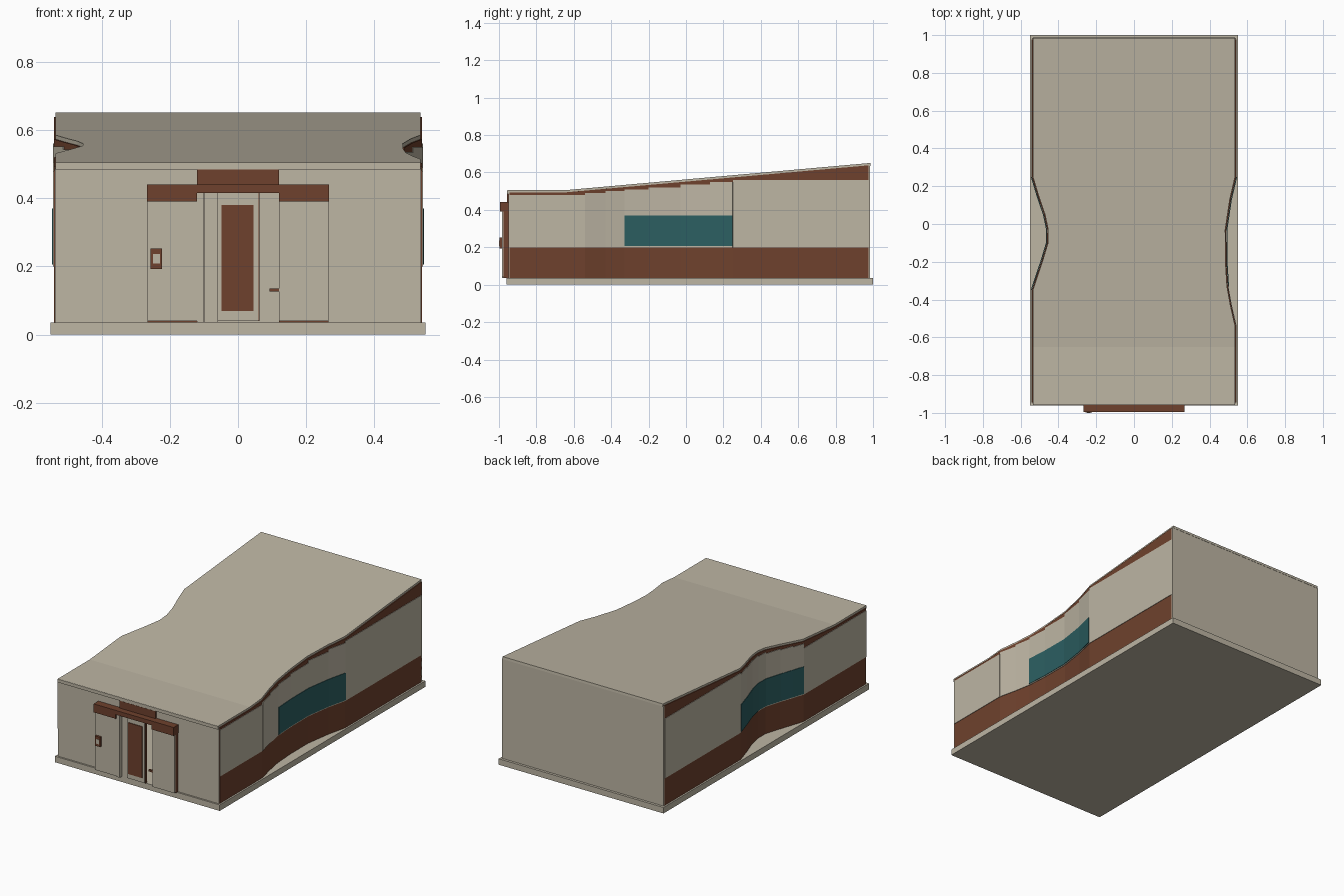
import bpy
import bmesh

cube = bpy.data.objects.get("Cube")
if cube:
    bpy.data.objects.remove(cube, do_unlink=True)


def material(name, rgb):
    m = bpy.data.materials.new(name)
    m.use_nodes = True
    color = (*rgb, 1)
    m.diffuse_color = color
    m.node_tree.nodes["Principled BSDF"].inputs["Base Color"].default_value = color
    return m


BEIGE = material("warm_beige", (0.51, 0.465, 0.37))
BROWN = material("red_brown", (0.158, 0.053, 0.026))
TEAL = material("dark_teal", (0.025, 0.113, 0.12))


def make_object(name, bm, mats):
    mesh = bpy.data.meshes.new(name)
    bm.to_mesh(mesh)
    bm.free()
    for m in mats:
        mesh.materials.append(m)
    obj = bpy.data.objects.new(name, mesh)
    bpy.context.collection.objects.link(obj)
    return obj


def box(name, mat, x, y, z):
    bm = bmesh.new()
    bmesh.ops.create_cube(bm, size=1)
    for v in bm.verts:
        for i, (lo, hi) in enumerate((x, y, z)):
            v.co[i] = lo if v.co[i] < 0 else hi
    return make_object(name, bm, [mat])


def solidify(obj, thickness, offset, inner_slot=0):
    mod = obj.modifiers.new("thickness", 'SOLIDIFY')
    mod.thickness = thickness
    mod.offset = offset
    mod.material_offset = inner_slot


def ribbon(name, side, pts, low, high, mats):
    """Upright strip along plan points; heights come from low and high(y, segment start)."""
    bm = bmesh.new()
    for (ya, xa), (yb, xb) in zip(pts, pts[1:]):
        quad = [(xa, ya, low), (xb, yb, low), (xb, yb, high(yb, ya)), (xa, ya, high(ya, ya))]
        if side < 0:
            quad.reverse()
        bm.faces.new([bm.verts.new(p) for p in quad])
    return make_object(name, bm, mats), pts


def weld(obj):
    bm = bmesh.new()
    bm.from_mesh(obj.data)
    bmesh.ops.remove_doubles(bm, verts=bm.verts, dist=0.0001)
    bm.to_mesh(obj.data)
    bm.free()


def roof_z(y):
    return 0.505 + 0.0892 * max(0, y + 0.65)


# Plan lines of the pinched side walls, as (y, x)
FRONT, BACK = -0.945, 0.977
left_plan = [(FRONT, 0.54), (-0.65, 0.54), (-0.54, 0.54), (-0.43, 0.515), (-0.33, 0.497),
             (-0.2, 0.489), (-0.03, 0.488), (0.13, 0.512), (0.25, 0.54), (BACK, 0.54)]
right_plan = [(FRONT, -0.54), (-0.65, -0.54), (-0.35, -0.54), (-0.28, -0.517), (-0.2, -0.49),
              (-0.1, -0.46), (-0.03, -0.459), (0.05, -0.476), (0.15, -0.51),
              (0.25, -0.54), (BACK, -0.54)]

# Foundation slab
box("foundation", BEIGE, (-0.55, 0.55), (-0.96, 1.0), (0, 0.036))

# Side walls: brown core, stepped beige cladding and a curved window band
for label, side, plan, start in (("left", 1, left_plan, -0.33), ("right", -1, right_plan, -0.35)):
    wall, _ = ribbon(label + "_wall", side, plan, 0.036,
                     lambda y, a: roof_z(y) - 0.012, [BROWN, BEIGE])
    weld(wall)
    solidify(wall, 0.02, -1, 1)
    clad, _ = ribbon(label + "_cladding", side, plan, 0.2,
                     lambda y, a: roof_z(a) - 0.025, [BEIGE])
    solidify(clad, 0.003, 1)
    bay = [p for p in plan if start <= p[0] <= 0.25]
    window, _ = ribbon(label + "_window", side, bay, 0.206, lambda y, a: 0.37, [TEAL])
    weld(window)
    solidify(window, 0.006, 1)


# Roof follows both plan lines
def plan_x(plan, y):
    y = min(max(y, FRONT), BACK)
    for (ya, xa), (yb, xb) in zip(plan, plan[1:]):
        if y <= yb:
            return xa + (xb - xa) * (y - ya) / (yb - ya)


stations = sorted({p[0] for p in left_plan + right_plan} | {-0.955, 0.985})
bm = bmesh.new()
rows = [[bm.verts.new((plan_x(right_plan, y) + 0.005, y, roof_z(y))),
         bm.verts.new((plan_x(left_plan, y) - 0.005, y, roof_z(y)))] for y in stations]
for a, b in zip(rows, rows[1:]):
    bm.faces.new((a[0], a[1], b[1], b[0]))
solidify(make_object("roof", bm, [BEIGE]), 0.015, -1)
box("roof_front_lip", BEIGE, (-0.535, 0.535), (-0.957, -0.945), (0.485, 0.504))

# End walls, with a doorway in the front
box("back_wall", BEIGE, (-0.54, 0.54), (0.965, 0.985), (0.036, 0.637))
for label, s in (("left", 1), ("right", -1)):
    box("front_wall_" + label, BEIGE, sorted((0.12 * s, 0.537 * s)),
        (-0.95, -0.93), (0.036, 0.49))
box("front_wall_over_door", BEIGE, (-0.12, 0.12), (-0.95, -0.93), (0.415, 0.49))

# Entrance surround
for label, s in (("left", 1), ("right", -1)):
    span = sorted((0.12 * s, 0.265 * s))
    box("entrance_backing_" + label, BROWN, span, (-0.975, -0.95), (0.036, 0.415))
    box("entrance_panel_" + label, BEIGE, span, (-0.985, -0.975), (0.04, 0.39))
    box("canopy_end_" + label, BROWN, sorted((0.12 * s, 0.267 * s)),
        (-0.995, -0.95), (0.39, 0.42))
box("canopy", BROWN, (-0.267, 0.267), (-0.995, -0.95), (0.415, 0.441))
box("canopy_header", BROWN, (-0.12, 0.12), (-0.958, -0.95), (0.441, 0.485))

# Door, standing ajar on its left side
box("door_jamb", BEIGE, (-0.12, -0.1), (-0.985, -0.95), (0.036, 0.415))
box("door_side_panel", BEIGE, (-0.098, -0.06), (-0.965, -0.95), (0.036, 0.415))
box("door_leaf", BEIGE, (-0.06, 0.06), (-0.975, -0.96), (0.042, 0.415))
box("door_leaf_edge", BROWN, (0.059, 0.063), (-0.973, -0.96), (0.04, 0.415))
box("door_inset", BROWN, (-0.048, 0.046), (-0.979, -0.974), (0.07, 0.38))
box("door_handle", BROWN, (0.092, 0.122), (-0.985, -0.972), (0.126, 0.136))

# Entry keypad
box("keypad_frame", BROWN, (-0.256, -0.223), (-0.998, -0.985), (0.193, 0.252))
box("keypad_face", BEIGE, (-0.249, -0.229), (-1.0, -0.997), (0.208, 0.236))
